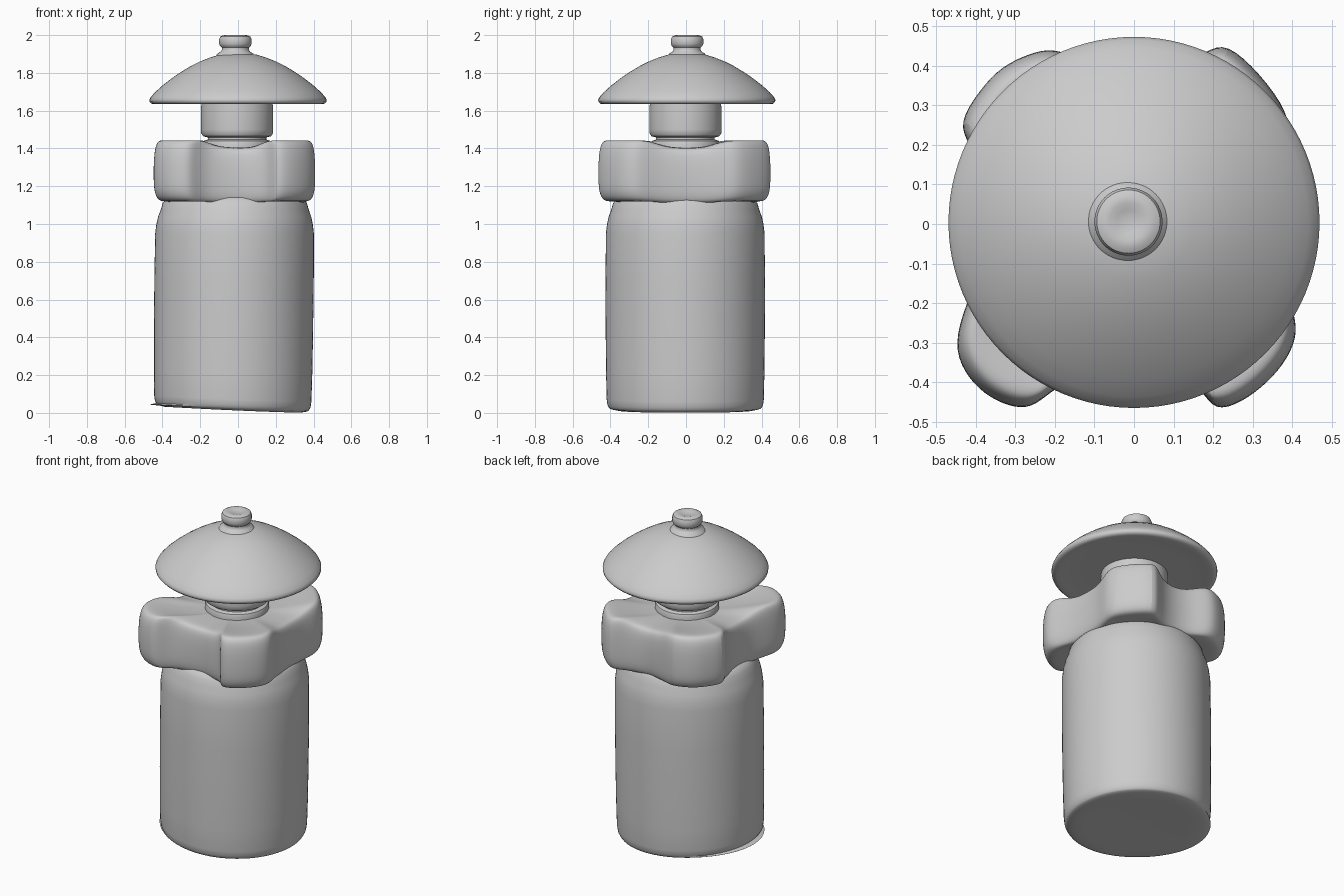
import bpy, bmesh, math
from mathutils import Vector


def finish(bm, name, angle=40, levels=0):
    bmesh.ops.remove_doubles(bm, verts=bm.verts, dist=1e-5)
    bmesh.ops.recalc_face_normals(bm, faces=bm.faces)
    me = bpy.data.meshes.new(name)
    bm.to_mesh(me)
    bm.free()
    ob = bpy.data.objects.new(name, me)
    bpy.context.collection.objects.link(ob)
    if levels:
        mod = ob.modifiers.new("smooth", 'SUBSURF')
        mod.levels = mod.render_levels = levels
    for o in bpy.context.selected_objects:
        o.select_set(False)
    ob.select_set(True)
    bpy.context.view_layer.objects.active = ob
    bpy.ops.object.shade_smooth_by_angle(angle=math.radians(angle))
    return ob


def loft(rings):
    """Skin a list of equal-length rings and cap both ends."""
    bm = bmesh.new()
    vr = [[bm.verts.new(p) for p in ring] for ring in rings]
    n = len(vr[0])
    for a, b in zip(vr, vr[1:]):
        for i in range(n):
            j = (i + 1) % n
            bm.faces.new((a[i], a[j], b[j], b[i]))
    for ring in (vr[0], vr[-1]):
        c = bm.verts.new(sum((v.co for v in ring), Vector()) / n)
        for i in range(n):
            bm.faces.new((ring[i], ring[(i + 1) % n], c))
    return bm


def lathe(name, profile, cx=0.0, cy=0.0, n=96, warp=None):
    rings = []
    for r, z in profile:
        ring = []
        for i in range(n):
            a = 2 * math.pi * i / n
            p = Vector((cx + r * math.cos(a), cy + r * math.sin(a), z))
            ring.append(warp(p, a) if warp else p)
        rings.append(ring)
    return finish(loft(rings), name)


# Bottle body: slightly leaning, tilted base with a thin lip on the left
def bottle_warp(p, a):
    fade = max(0.0, 1 - p.z / 0.4)
    t = max(0.0, (0.4 - p.x) / 0.85)
    z = p.z + 0.036 * t ** 1.4 * fade
    x = p.x + 0.01 * p.z
    if 0.006 < p.z < 0.014:
        x -= 0.034 * max(0.0, -math.cos(a)) ** 3
    return Vector((x, p.y, z))


lathe("bottle_body", [(0.30, 0.002), (0.36, 0.0), (0.385, 0.005), (0.398, 0.009),
                      (0.402, 0.012), (0.406, 0.018), (0.412, 0.03), (0.416, 0.06),
                      (0.419, 0.2), (0.421, 0.4), (0.422, 0.7), (0.42, 0.95),
                      (0.414, 1.0), (0.405, 1.04), (0.392, 1.075), (0.382, 1.11),
                      (0.36, 1.14), (0.30, 1.16)], cx=-0.028, cy=-0.004, warp=bottle_warp)

# Four-lobed collar: one outline lofted with rounded top and bottom edges
outline = [(0.17, -0.41), (0.20, -0.47), (0.27, -0.445), (0.335, -0.395), (0.385, -0.335),
           (0.41, -0.27), (0.395, -0.21), (0.37, -0.12), (0.36, 0.0), (0.365, 0.12),
           (0.39, 0.21), (0.385, 0.28), (0.315, 0.375), (0.23, 0.455), (0.18, 0.43),
           (0.10, 0.385), (0.0, 0.37), (-0.10, 0.39), (-0.19, 0.44), (-0.25, 0.43),
           (-0.33, 0.395), (-0.385, 0.335), (-0.44, 0.25), (-0.41, 0.20), (-0.375, 0.11),
           (-0.365, 0.0), (-0.375, -0.10), (-0.42, -0.20), (-0.45, -0.30), (-0.425, -0.37),
           (-0.375, -0.425), (-0.31, -0.457), (-0.255, -0.46), (-0.21, -0.42),
           (-0.14, -0.375), (0.0, -0.36), (0.10, -0.375)]


def collar_ring(scale, z, lift):
    ring = []
    for x, y in outline:
        lobe = min(1.0, max(0.0, (math.hypot(x, y) - 0.37) / 0.10))
        lobe = lobe * lobe * (3 - 2 * lobe)
        ring.append(Vector((x * scale, y * scale, z + lift * lobe)))
    return ring


finish(loft([collar_ring(s, z, l) for s, z, l in
             [(0.60, 1.13, 0), (0.90, 1.105, 0.01), (0.965, 1.115, 0.015),
              (0.995, 1.14, 0.02), (1.012, 1.19, 0.01), (1.015, 1.29, 0.02),
              (1.0, 1.36, 0.035), (0.97, 1.39, 0.045), (0.92, 1.402, 0.045),
              (0.75, 1.403, 0.03), (0.45, 1.405, 0.0)]]), "lobed_collar", 60, 2)

# Neck with a grooved lower ring
lathe("neck", [(0.18, 1.38), (0.182, 1.425), (0.176, 1.44), (0.155, 1.447),
               (0.155, 1.458), (0.18, 1.465), (0.19, 1.48), (0.191, 1.50),
               (0.191, 1.61), (0.186, 1.66)], cx=-0.005, cy=-0.003)

# Wide domed cap with a rounded rim
lathe("domed_cap", [(0.17, 1.638), (0.32, 1.642), (0.41, 1.637), (0.44, 1.634),
                    (0.458, 1.637), (0.468, 1.647), (0.469, 1.658), (0.462, 1.672),
                    (0.44, 1.697), (0.40, 1.733), (0.35, 1.772), (0.30, 1.806),
                    (0.25, 1.836), (0.20, 1.861), (0.15, 1.881), (0.10, 1.896),
                    (0.05, 1.902)], cx=0.0, cy=0.004)

# Top knob with flared foot and shallow dimple
lathe("top_knob", [(0.105, 1.885), (0.095, 1.902), (0.078, 1.912), (0.071, 1.922),
                   (0.072, 1.934), (0.081, 1.942), (0.086, 1.955), (0.086, 1.978),
                   (0.080, 1.992), (0.066, 1.999), (0.048, 2.0), (0.030, 1.994),
                   (0.012, 1.991)], cx=-0.014, cy=0.006, n=64)
